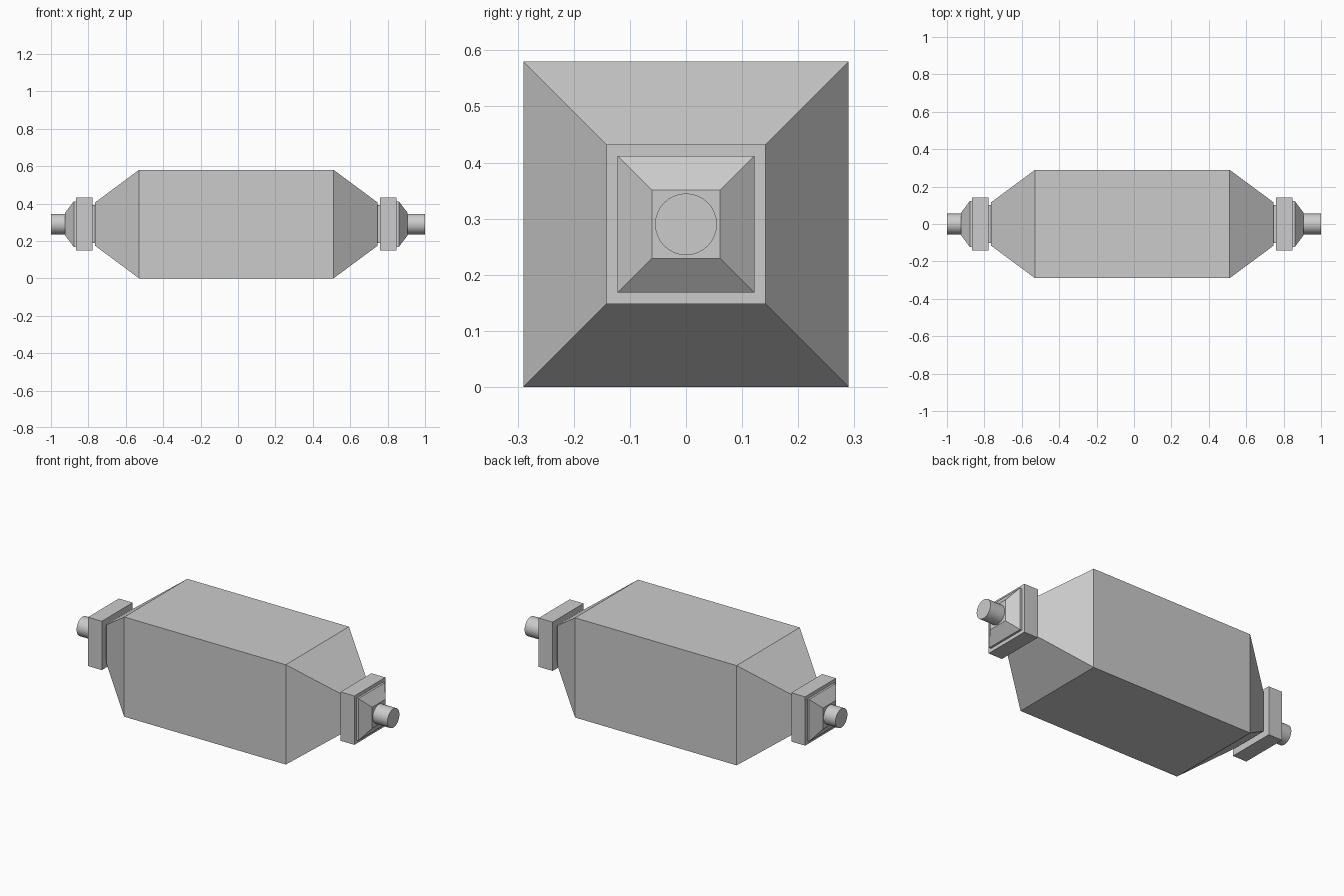
import bpy, bmesh
from math import radians

if "Cube" in bpy.data.objects:
    bpy.data.objects.remove(bpy.data.objects["Cube"])

CZ = 0.29       # height of the long axis
MID = -0.009    # lengthwise centre of the body


def lofted(name, sections):
    """Square sections (x, half size) lofted along x, capped at both ends."""
    bm = bmesh.new()
    rings = [[bm.verts.new((x, a * h, CZ + b * h))
              for a, b in ((-1, -1), (1, -1), (1, 1), (-1, 1))]
             for x, h in sections]
    for r, s in zip(rings, rings[1:]):
        for i in range(4):
            j = (i + 1) % 4
            bm.faces.new((r[i], r[j], s[j], s[i]))
    bm.faces.new(rings[0])
    bm.faces.new(rings[-1])
    bmesh.ops.recalc_face_normals(bm, faces=bm.faces)
    mesh = bpy.data.meshes.new(name)
    bm.to_mesh(mesh)
    bm.free()
    obj = bpy.data.objects.new(name, mesh)
    bpy.context.collection.objects.link(obj)
    return obj


# Main box with a tapered shoulder at each end
lofted("body", [(MID - 0.756, 0.115), (MID - 0.52, 0.29),
                (MID + 0.52, 0.29), (MID + 0.756, 0.115)])

for side, s in (("left", -1), ("right", 1)):
    def at(d):
        return MID + s * d

    # Narrow neck joining the body to the flange
    lofted(side + "_neck", [(at(0.735), 0.102), (at(0.78), 0.102)])
    # Square flange
    lofted(side + "_flange", [(at(0.768), 0.142), (at(0.857), 0.142)])
    # Thin plate running into a tapered cap
    lofted(side + "_cap", [(at(0.85), 0.122), (at(0.869), 0.122),
                           (at(0.915), 0.061)])
    # Round stub at the tip
    inner, outer = at(0.90), s * 1.0
    bpy.ops.mesh.primitive_cylinder_add(
        vertices=32, radius=0.055, depth=abs(outer - inner),
        location=((inner + outer) / 2, 0, CZ), rotation=(0, radians(90), 0))
    stub = bpy.context.object
    stub.name = side + "_stub"
    bpy.ops.object.shade_smooth_by_angle(angle=radians(30))
